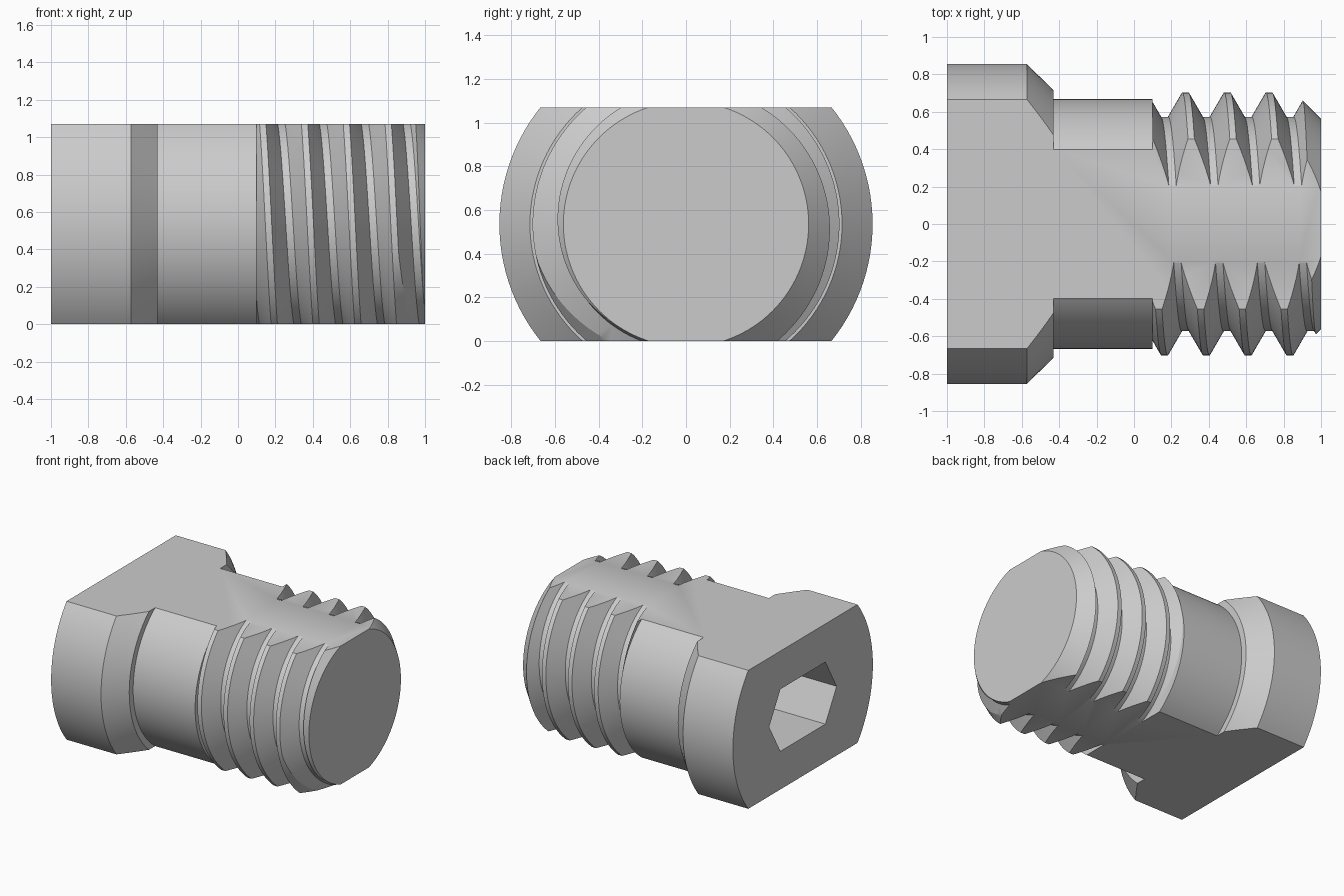
import bpy, bmesh, math

if "Cube" in bpy.data.objects:
    bpy.data.objects.remove(bpy.data.objects["Cube"])

AXIS = 0.535                      # half the distance between the two flats
SEGMENTS = 120
PITCH = 0.2235
CREST, ROOT = 0.703, 0.573        # thread radii
HALF_CREST, HALF_FOOT = 0.017, 0.092
SLOPE = (CREST - ROOT) / (HALF_FOOT - HALF_CREST)
START, END = 0.1, 1.0             # threaded length
CHAMFER = 1.562                   # tip chamfer: x + radius = CHAMFER

steel = bpy.data.materials.new("plain grey steel")
steel.use_nodes = True
steel.diffuse_color = (0.6, 0.6, 0.6, 1)
steel.node_tree.nodes["Principled BSDF"].inputs["Base Color"].default_value = (0.6, 0.6, 0.6, 1)


def finish(name, bm):
    bmesh.ops.recalc_face_normals(bm, faces=bm.faces)
    mesh = bpy.data.meshes.new(name)
    bm.to_mesh(mesh)
    bm.free()
    mesh.materials.append(steel)
    obj = bpy.data.objects.new(name, mesh)
    bpy.context.collection.objects.link(obj)
    return obj


def round_solid(name, profile):
    """Closed solid around the long axis; profile(turn) lists (x, radius)."""
    bm = bmesh.new()
    columns = []
    for j in range(SEGMENTS + 1):
        a = math.tau * j / SEGMENTS
        columns.append([bm.verts.new((x, r * math.cos(a), AXIS + r * math.sin(a)))
                        for x, r in profile(j / SEGMENTS)])
    for a, b in zip(columns, columns[1:]):
        for i in range(len(a) - 1):
            bm.faces.new((a[i], a[i + 1], b[i + 1], b[i]))
    bmesh.ops.remove_doubles(bm, verts=bm.verts, dist=1e-5)
    bmesh.ops.holes_fill(bm, edges=[e for e in bm.edges if e.is_boundary], sides=0)
    return finish(name, bm)


def prism(name, outline, x0, x1):
    """Extrude a (y, z) outline along x."""
    bm = bmesh.new()
    face = bm.faces.new([bm.verts.new((x0, y, z)) for y, z in outline])
    grown = bmesh.ops.extrude_face_region(bm, geom=[face])["geom"]
    bmesh.ops.translate(bm, vec=(x1 - x0, 0, 0),
                        verts=[v for v in grown if isinstance(v, bmesh.types.BMVert)])
    return finish(name, bm)


def combine(target, tool, operation):
    mod = target.modifiers.new(operation, "BOOLEAN")
    mod.operation, mod.solver, mod.object = operation, "EXACT", tool
    bpy.context.view_layer.objects.active = target
    bpy.ops.object.modifier_apply(modifier=mod.name)
    bpy.data.objects.remove(tool)


def thread_radius(x, turn):
    """Height of the helical thread, trimmed by the tip chamfer."""
    phase = (x - 0.275) / PITCH - turn
    away = abs(phase - round(phase)) * PITCH
    r = CREST - SLOPE * max(away - HALF_CREST, 0)
    return min(max(r, ROOT), CHAMFER - x)


def stud_profile(turn):
    # Head, bevelled shoulder and plain neck
    points = [(-1, 0.855), (-0.573, 0.855), (-0.43, 0.715), (-0.43, 0.667), (START, 0.667)]
    # Thread: each ridge has two feet and two crest edges
    for k in range(-3, 6):
        c = 0.275 + PITCH * (k + turn)
        left, right = c - HALF_CREST, c + HALF_CREST
        # Slide crest edges down their flanks where the chamfer cuts them
        if left + CREST > CHAMFER:
            left = max((CHAMFER - CREST + SLOPE * left) / (1 + SLOPE), c - HALF_FOOT)
        if right + CREST > CHAMFER:
            right = min((CREST + SLOPE * right - CHAMFER) / (SLOPE - 1), c + HALF_FOOT)
        for x in (c - HALF_FOOT, left, right, c + HALF_FOOT):
            x = min(max(x, START), END)
            points.append((x, thread_radius(x, turn)))
    return points


body = round_solid("threaded_stud", stud_profile)

# Two flats along the whole length
slab = prism("flats", [(-1, 0), (1, 0), (1, 2 * AXIS), (-1, 2 * AXIS)], -1.5, 1.5)
combine(body, slab, "INTERSECT")

# Wide six-sided socket in the head
half_top, half_wide, half_high = 0.275, 0.412, 0.24
hexagon = [(half_wide, 0), (half_top, half_high), (-half_top, half_high),
           (-half_wide, 0), (-half_top, -half_high), (half_top, -half_high)]
socket = prism("socket", [(y, z + AXIS) for y, z in hexagon], -1.2, -0.45)
combine(body, socket, "DIFFERENCE")

bpy.ops.object.select_all(action="DESELECT")
body.select_set(True)
bpy.context.view_layer.objects.active = body
bpy.ops.object.shade_smooth_by_angle(angle=math.radians(20))
